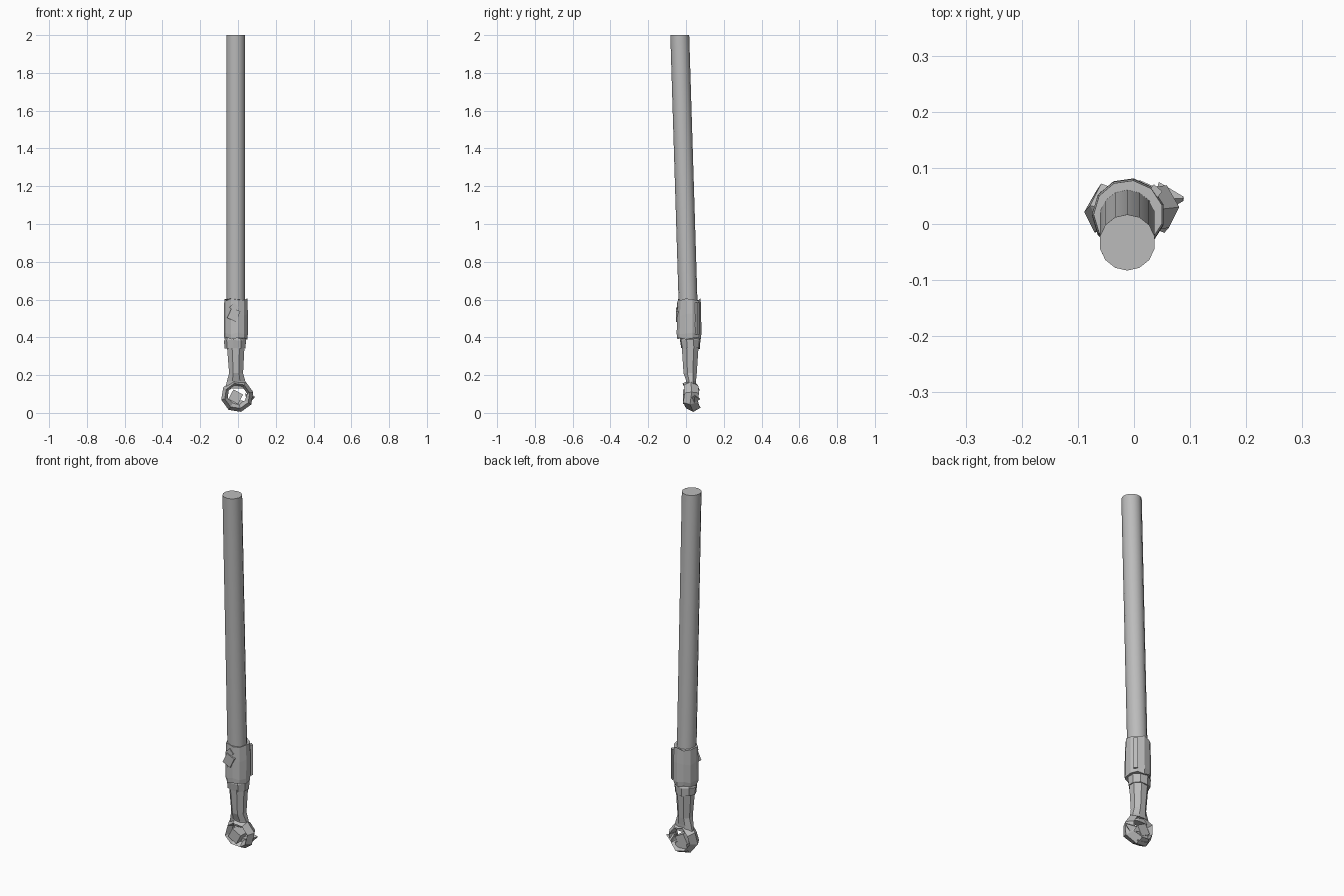
import bpy, bmesh, math
from mathutils import Vector, Matrix

if "Cube" in bpy.data.objects:
    bpy.data.objects.remove(bpy.data.objects["Cube"])

grey = bpy.data.materials.new("plain_grey")
grey.use_nodes = True
grey.diffuse_color = (0.5, 0.5, 0.5, 1)
grey.node_tree.nodes["Principled BSDF"].inputs["Base Color"].default_value = (0.5, 0.5, 0.5, 1)


def finish(name, bm):
    bmesh.ops.recalc_face_normals(bm, faces=bm.faces)
    mesh = bpy.data.meshes.new(name)
    bm.to_mesh(mesh)
    bm.free()
    mesh.materials.append(grey)
    obj = bpy.data.objects.new(name, mesh)
    bpy.context.collection.objects.link(obj)
    return obj


def skin(bm, rings, closed=False):
    """Bridge successive loops of vertices, capping the ends of an open tube."""
    n = len(rings[0])
    pairs = list(zip(rings, rings[1:]))
    if closed:
        pairs.append((rings[-1], rings[0]))
    else:
        bm.faces.new(rings[0])
        bm.faces.new(rings[-1])
    for a, b in pairs:
        for i in range(n):
            j = (i + 1) % n
            bm.faces.new((a[i], a[j], b[j], b[i]))


def loft(name, sections, sides, jag=0.0):
    """Sections are (z, centre x, centre y, radius x, radius y)."""
    bm = bmesh.new()
    rings = []
    for k, (z, cx, cy, rx, ry) in enumerate(sections):
        ring = []
        for i in range(sides):
            a = math.tau * (i + 0.5) / sides
            dz = jag * math.sin(i * 2.4 + k)
            ring.append(bm.verts.new((cx + rx * math.cos(a), cy + ry * math.sin(a), z + dz)))
        rings.append(ring)
    skin(bm, rings)
    return finish(name, bm)


def block(name, centre, size, turn, tilt=0.0):
    """Box turned about the front-back axis, then tilted sideways."""
    bm = bmesh.new()
    bmesh.ops.create_cube(bm, size=1)
    m = (Matrix.Translation(centre) @ Matrix.Rotation(tilt, 4, "Z")
         @ Matrix.Rotation(turn, 4, "Y") @ Matrix.Diagonal((*size, 1)))
    bm.transform(m)
    return finish(name, bm)


# Long leaning shaft
shaft = loft("shaft", [(0.42, -0.012, 0.016, 0.05, 0.05),
                       (2.0, -0.012, -0.033, 0.05, 0.05)], 14)
for p in shaft.data.polygons:
    p.use_smooth = len(p.vertices) == 4
shaft.data.set_sharp_from_angle(angle=math.radians(35))

# Rough sleeve gripping the shaft
loft("sleeve", [(0.395, -0.01, 0.015, 0.062, 0.064),
                (0.42, -0.01, 0.016, 0.065, 0.066),
                (0.52, -0.01, 0.017, 0.065, 0.064),
                (0.60, -0.01, 0.017, 0.062, 0.061)], 11, 0.006)

# Sleeve bolt and its angular surround
block("sleeve_bolt", (-0.022, -0.036, 0.52), (0.05, 0.035, 0.06), math.radians(25))
block("sleeve_bolt_wedge", (-0.02, -0.028, 0.56), (0.035, 0.04, 0.035), math.radians(45))

# Upright clamp strip at the back left of the sleeve
block("sleeve_clamp", (0.036, 0.056, 0.5), (0.02, 0.022, 0.17), 0.0, math.radians(-40))

# Collar under the sleeve
loft("collar", [(0.342, -0.014, 0.024, 0.057, 0.05),
                (0.385, -0.014, 0.022, 0.06, 0.055),
                (0.40, -0.014, 0.02, 0.05, 0.05)], 9, 0.003)

# Neck narrowing into the ring
loft("neck", [(0.13, -0.01, 0.03, 0.062, 0.022),
              (0.17, -0.01, 0.027, 0.052, 0.028),
              (0.21, -0.01, 0.022, 0.04, 0.038),
              (0.35, -0.012, 0.022, 0.05, 0.048)], 8)

# Faceted ring at the foot
bm = bmesh.new()
rings = []
count = 8
for i in range(count):
    a = math.tau * (i + 0.3) / count
    d = Vector((math.cos(a), 0, math.sin(a)))
    lift = 0.008 * math.sin(a * 3)
    low = max(0, -d.z)
    inner = 0.054 - 0.012 * low
    profile = [(0.087, 0.025), (0.068, -0.012), (inner, 0.02), (0.064, 0.064)]
    rings.append([bm.verts.new(Vector((-0.004, y + lift + 0.008 * low, 0.09)) + d * r)
                  for r, y in profile])
skin(bm, rings, closed=True)
finish("foot_ring", bm)

# Bolt held inside the ring
block("ring_bolt", (-0.012, 0.022, 0.085), (0.058, 0.075, 0.058), math.radians(28))
block("ring_bolt_stem", (-0.01, 0.04, 0.045), (0.07, 0.03, 0.05), math.radians(10))

# Pointed spur on the left of the ring
bm = bmesh.new()
bmesh.ops.create_cone(bm, cap_ends=True, segments=4, radius1=0.03, radius2=0.004, depth=0.045)
bm.transform(Matrix.Translation((0.066, 0.045, 0.08)) @ Matrix.Rotation(math.radians(75), 4, "Y"))
finish("ring_spur", bm)
